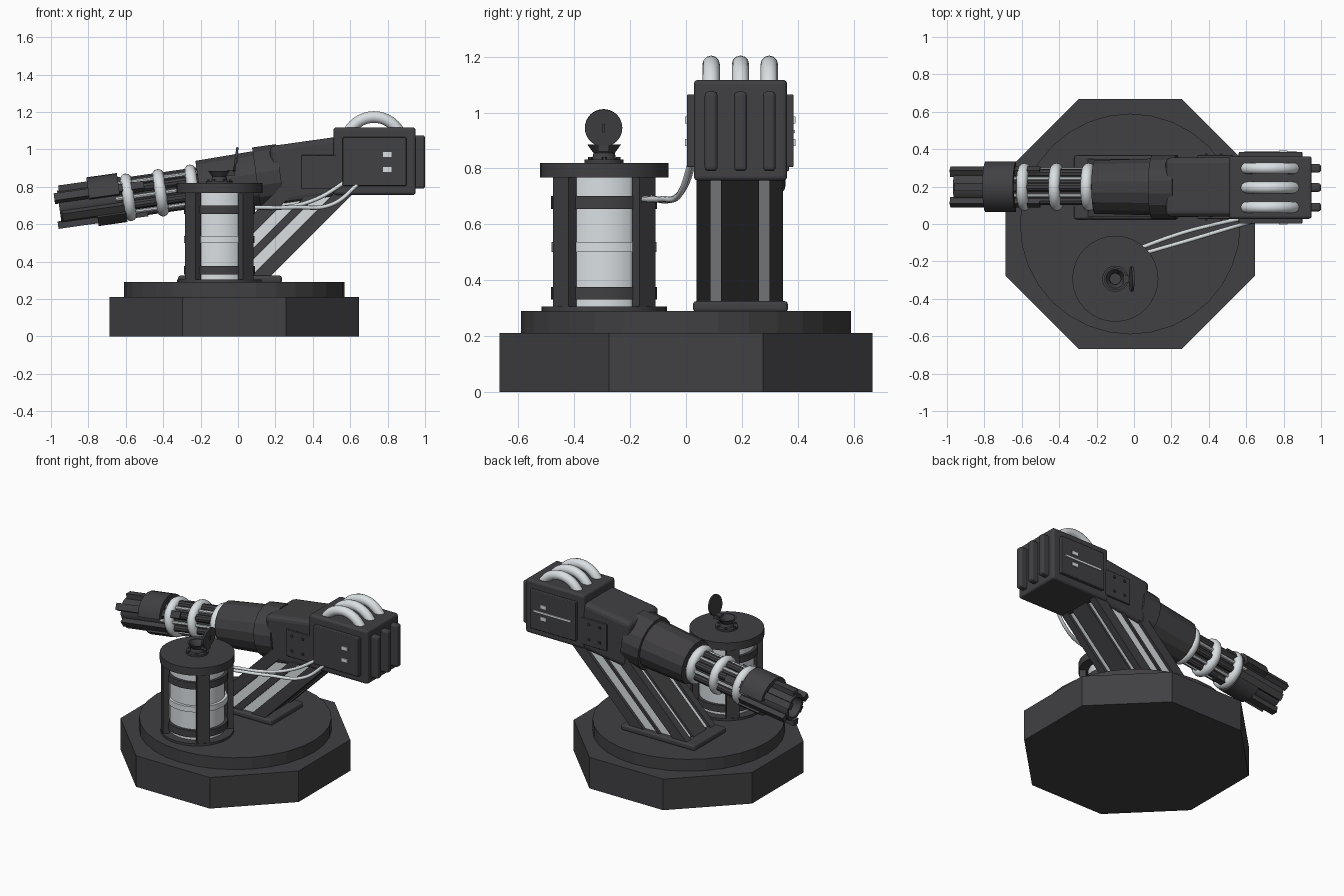
import bpy, bmesh, math
from mathutils import Matrix, Vector

old = bpy.data.objects.get("Cube")
if old:
    bpy.data.objects.remove(old, do_unlink=True)


def material(name, rgb):
    m = bpy.data.materials.new(name)
    m.use_nodes = True
    m.diffuse_color = (*rgb, 1)
    m.node_tree.nodes["Principled BSDF"].inputs["Base Color"].default_value = (*rgb, 1)
    return m


DARK = material("dark gunmetal", (0.052, 0.05, 0.054))
PALE = material("pale grey", (0.7, 0.74, 0.76))
I = Matrix.Identity(4)
ALONG_X = Matrix.Rotation(math.pi / 2, 4, 'Y')
smooth = []


def finish(name, bm, mat, frame=I, soft=False):
    bmesh.ops.recalc_face_normals(bm, faces=bm.faces)
    me = bpy.data.meshes.new(name)
    bm.to_mesh(me)
    bm.free()
    me.materials.append(mat)
    ob = bpy.data.objects.new(name, me)
    ob.matrix_world = frame
    bpy.context.collection.objects.link(ob)
    if soft:
        smooth.append(ob)
    return ob


def box(name, x, y, z, mat=DARK, frame=I, bevel=0):
    bm = bmesh.new()
    lo, hi = Vector((x[0], y[0], z[0])), Vector((x[1], y[1], z[1]))
    m = Matrix.Translation((lo + hi) / 2) @ Matrix.Diagonal((*(hi - lo), 1))
    bmesh.ops.create_cube(bm, size=1, matrix=m)
    ob = finish(name, bm, mat, frame)
    if bevel:
        mod = ob.modifiers.new("bevel", 'BEVEL')
        mod.width, mod.segments = bevel, 3
    return ob


def tube(name, a, b, r1, r2=None, mat=DARK, frame=I, sides=32, soft=True, turn=0):
    """Cylinder or cone from a to b on the local z axis."""
    bm = bmesh.new()
    m = Matrix.Translation((0, 0, (a + b) / 2)) @ Matrix.Rotation(turn, 4, 'Z')
    bmesh.ops.create_cone(bm, cap_ends=True, segments=sides, radius1=r1,
                          radius2=r1 if r2 is None else r2, depth=b - a, matrix=m)
    return finish(name, bm, mat, frame, soft)


def lathe(name, profile, mat=DARK, frame=I, sides=32, closed=False, arc=2 * math.pi):
    """Spin a (radius, height) profile about the local z axis."""
    bm = bmesh.new()
    vs = [bm.verts.new((r, 0, z)) for r, z in profile]
    es = [bm.edges.new(p) for p in zip(vs, vs[1:] + vs[:1] if closed else vs[1:])]
    full = arc > 6.28
    bmesh.ops.spin(bm, geom=vs + es, cent=(0, 0, 0), axis=(0, 0, 1), angle=arc,
                   steps=sides, use_merge=full)
    if not full:
        bmesh.ops.holes_fill(bm, edges=[e for e in bm.edges if e.is_boundary])
    return finish(name, bm, mat, frame, True)


def torus(name, major, minor, mat, frame):
    pts = [(major + minor * math.cos(k * math.pi / 6), minor * math.sin(k * math.pi / 6))
           for k in range(12)]
    return lathe(name, pts, mat, frame, 40, True)


def at(x, y, z):
    return Matrix.Translation((x, y, z))


# Octagonal base and round platform
tube("base", 0, 0.21, 0.667 / math.cos(math.pi / 8), frame=at(-0.02, 0, 0), sides=8,
     soft=False, turn=math.pi / 8)
tube("platform", 0.21, 0.29, 0.59, frame=at(-0.02, 0, 0), soft=False)

# Caged tank
T = at(-0.1, -0.293, 0)
tube("tank_foot", 0.29, 0.305, 0.225, frame=T)
tube("tank_glass", 0.3, 0.77, 0.17, mat=PALE, frame=T)
for z in (0.33, 0.655):
    tube("tank_band", z, z + 0.046, 0.19, frame=T)
tube("tank_middle_ring", 0.5, 0.537, 0.188, mat=PALE, frame=T)
for k in range(4):
    turned = T @ Matrix.Rotation(math.pi / 4 + k * math.pi / 2, 4, 'Z')
    box("tank_post", (0.18, 0.22), (-0.04, 0.04), (0.29, 0.78), frame=turned)
tube("tank_cap", 0.768, 0.82, 0.23, frame=T)

# Filler neck and open lid
tube("filler_flange", 0.82, 0.832, 0.07, frame=T)
lathe("filler_neck", [(0.045, 0.825), (0.038, 0.855), (0.06, 0.885), (0.05, 0.885),
                      (0.03, 0.855), (0.03, 0.825)], frame=T, closed=True)
for k in range(6):
    a = k * math.pi / 3
    tube("filler_bolt", 0.825, 0.84, 0.008, sides=6,
         frame=T @ at(0.058 * math.cos(a), 0.058 * math.sin(a), 0))
LID = at(-0.012, -0.295, 0.945) @ Matrix.Rotation(math.radians(8), 4, 'Y') @ ALONG_X
tube("filler_lid", -0.006, 0.006, 0.067, frame=LID)
box("lid_handle", (-0.015, 0.015), (-0.003, 0.003), (0, 0.012), frame=LID)
box("lid_hinge", (-0.06, -0.015), (-0.315, -0.275), (0.86, 0.89))

# Leaning support arm: pale core, dark corner rails and middle strips
box("arm_plate", (-0.32, 0.235), (0.025, 0.365), (0.285, 0.325), bevel=0.013)
ARM = at(-0.04, 0.193, 0.32) @ Matrix.Rotation(math.radians(-45), 4, 'Y')
SPAN = (-0.19, 0.785)
box("arm_core", SPAN, (-0.135, 0.135), (-0.13, 0.13), PALE, ARM)
for sy in (-1, 1):
    for sz in (-1, 1):
        box("arm_rail", SPAN, sorted((sy * 0.155, sy * 0.105)),
            sorted((sz * 0.15, sz * 0.077)), frame=ARM)
for sz in (-1, 1):
    box("arm_centre_panel", SPAN, (-0.068, 0.068), sorted((sz * 0.145, sz * 0.12)), frame=ARM)
box("arm_front_strip", SPAN, (-0.15, -0.12), (-0.022, 0.022), frame=ARM)
box("arm_back_strip", SPAN, (0.12, 0.15), (-0.008, 0.008), frame=ARM)

# Rear head with panels, vents, lamps and tubes
box("head", (0.51, 0.95), (0.028, 0.362), (0.756, 1.117), bevel=0.015)
for y in (0.09, 0.195, 0.298):
    box("head_vent", (0.92, 1.0), (y - 0.023, y + 0.023), (0.79, 1.075), bevel=0.014)
    torus("cooling_tube", 0.153, 0.031, PALE,
          at(0.727, y, 1.02) @ Matrix.Rotation(math.pi / 2, 4, 'X'))
for y0, y1, lamp in ((0.003, 0.04, (-0.004, 0.005)), (0.35, 0.385, (0.384, 0.392))):
    box("head_side_panel", (0.56, 0.9), (y0, y1), (0.805, 1.065), bevel=0.005)
    for z in (0.88, 0.96):
        box("head_lamp", (0.775, 0.82), lamp, (z, z + 0.025), PALE)
box("back_slot", (0.59, 0.87), (0.384, 0.39), (0.927, 0.938), PALE)
for y0, y1, bolt in ((0.028, 0.05, 0.026), (0.345, 0.368, 0.37)):
    box("side_bracket", (0.34, 0.53), (y0, y1), (0.79, 0.97), bevel=0.004)
    for x in (0.38, 0.46):
        for z in (0.83, 0.93):
            box("bracket_bolt", (x, x + 0.014), (bolt - 0.006, bolt + 0.006), (z, z + 0.014))

# Tilted gun body: local x follows the barrel
GUN = at(0, 0.198, 0.826) @ Matrix.Rotation(math.radians(-8), 4, 'Y')
BORE = GUN @ ALONG_X
box("gun_housing", (0.19, 0.56), (-0.158, 0.158), (-0.15, 0.165), frame=GUN, bevel=0.03)
tube("gun_collar", 0.1, 0.23, 0.175, frame=BORE, sides=16, soft=False, turn=math.pi / 16)
tube("gun_sleeve", -0.21, 0.12, 0.146, 0.155, frame=BORE, sides=16, soft=False,
     turn=math.pi / 16)
tube("barrel_core", -0.65, -0.15, 0.08, frame=BORE, sides=16)
for k in range(6):
    a = k * math.pi / 3
    spoke = BORE @ Matrix.Rotation(a, 4, 'Z')
    tube("barrel_rod", -0.66, -0.18, 0.024, frame=spoke @ at(0.085, 0, 0), sides=10)
    pale = spoke @ Matrix.Rotation(math.pi / 6, 4, 'Z') @ at(0.092, 0, 0)
    tube("pale_barrel_rod", -0.66, -0.18, 0.011, mat=PALE, frame=pale, sides=8)
    # muzzle fins, alternately long and short
    box("muzzle_fin", (0.075, 0.115), (-0.022, 0.022), (-0.985 + 0.03 * (k % 2), -0.5 - 0.12 * (k % 2)),
        frame=spoke)
for x in (-0.592, -0.418, -0.245):
    torus("barrel_ring", 0.097, 0.031, PALE, BORE @ at(0, 0, x))

# Hollow muzzle and its curved clamp shells
lathe("muzzle_tube", [(0.088, -0.63), (0.088, -0.965), (0.068, -0.965), (0.068, -0.7),
                      (0.0, -0.7)], frame=BORE, sides=12)


def shell(name, a, b, r, middle, arc):
    lathe(name, [(r, a), (r, b), (r - 0.035, b), (r - 0.035, a)],
          frame=BORE @ Matrix.Rotation(middle - arc / 2, 4, 'Z'), sides=12, closed=True, arc=arc)


shell("upper_clamp", -0.80, -0.635, 0.137, math.pi, math.radians(160))
shell("lower_clamp", -0.77, -0.615, 0.13, 0, math.radians(100))


# Hoses from tank to head
def hose(name, pts):
    cu = bpy.data.curves.new(name, 'CURVE')
    cu.dimensions = '3D'
    cu.bevel_depth, cu.bevel_resolution = 0.011, 2
    sp = cu.splines.new('BEZIER')
    sp.bezier_points.add(len(pts) - 1)
    for bp, p in zip(sp.bezier_points, pts):
        bp.co = p
        bp.handle_left_type = bp.handle_right_type = 'AUTO'
    cu.materials.append(PALE)
    bpy.context.collection.objects.link(bpy.data.objects.new(name, cu))


hose("hose_inner", [(0.0, -0.14, 0.695), (0.25, -0.05, 0.69), (0.42, -0.005, 0.735), (0.58, 0.03, 0.83)])
hose("hose_outer", [(0.04, -0.16, 0.69), (0.3, -0.085, 0.69), (0.5, -0.025, 0.705), (0.66, 0.02, 0.83)])

bpy.ops.object.select_all(action='DESELECT')
for ob in smooth:
    ob.select_set(True)
bpy.context.view_layer.objects.active = smooth[0]
bpy.ops.object.shade_smooth_by_angle(angle=math.radians(35))
